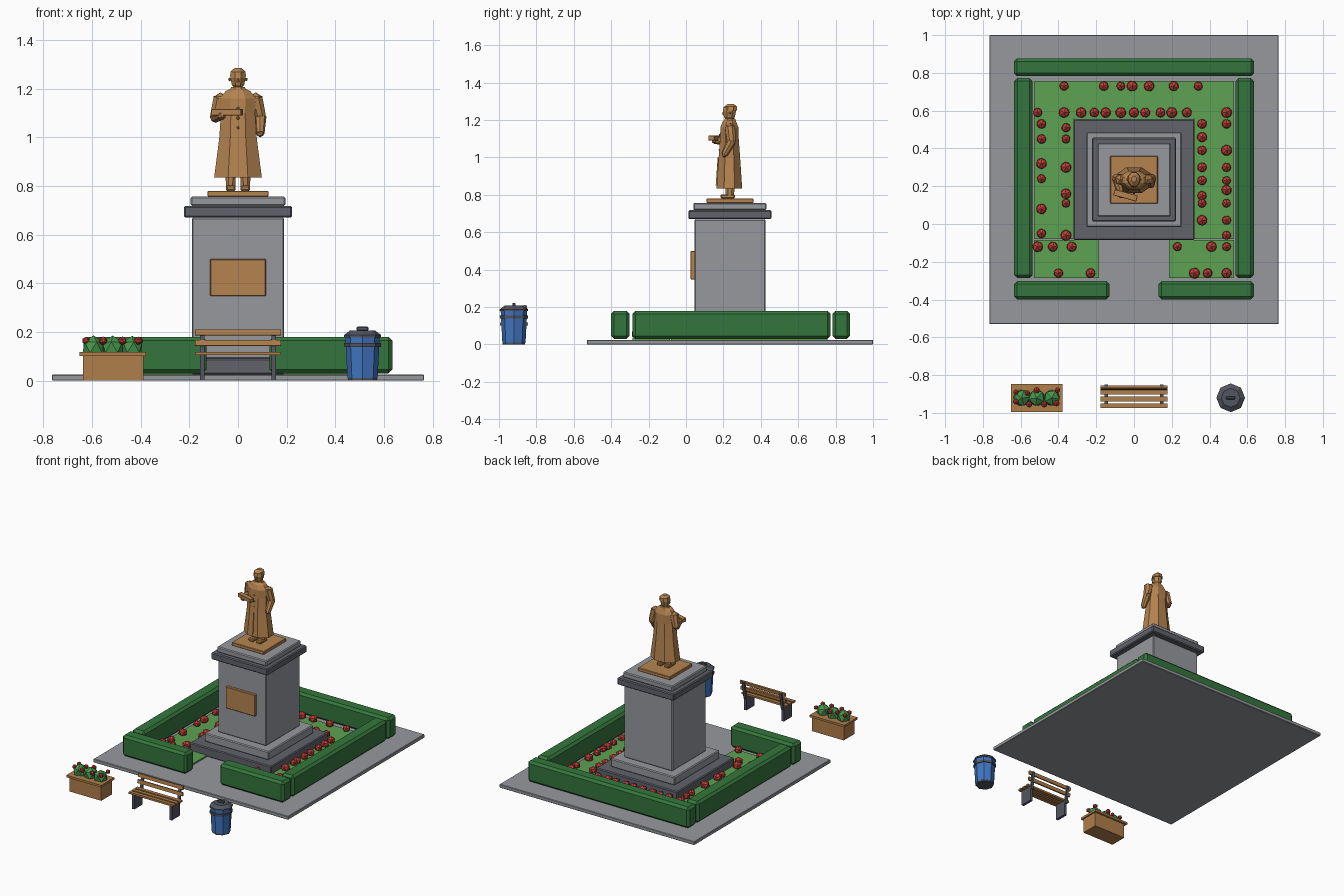
import bpy, bmesh, random
from math import pi, cos, sin
from mathutils import Vector, Matrix

random.seed(4)
old = bpy.data.objects.get("Cube")
if old:
    bpy.data.objects.remove(old)

def material(name, rgb):
    lin = [(c / 255 / 12.92 if c < 11 else ((c / 255 + 0.055) / 1.055) ** 2.4) for c in rgb]
    m = bpy.data.materials.new(name)
    m.use_nodes = True
    m.diffuse_color = (*lin, 1)
    m.node_tree.nodes["Principled BSDF"].inputs["Base Color"].default_value = (*lin, 1)
    return m

STONE = material("light stone", (150, 153, 158))
DARK = material("dark stone", (97, 99, 107))
BRONZE = material("bronze", (182, 132, 80))
WOOD = material("wood", (176, 126, 74))
HEDGE = material("hedge green", (52, 118, 60))
GRASS = material("grass green", (92, 162, 82))
LEAF = material("leaf green", (72, 152, 78))
RED = material("petal red", (192, 62, 54))
BLUE = material("bin blue", (64, 118, 194))
IRON = material("iron grey", (82, 86, 96))

MID = 0.235   # y of the monument centre
ROW = -0.92   # y of the street furniture

def finish(name, bm, mat):
    bmesh.ops.recalc_face_normals(bm, faces=bm.faces)
    me = bpy.data.meshes.new(name)
    bm.to_mesh(me)
    bm.free()
    me.materials.append(mat)
    ob = bpy.data.objects.new(name, me)
    bpy.context.collection.objects.link(ob)
    return ob

def box(name, x, y, z, mat, bevel=0.0, turn=None):
    """Box from (low, high) ranges, optionally chamfered and rotated about its centre."""
    bm = bmesh.new()
    size = [r[1] - r[0] for r in (x, y, z)]
    centre = Vector([(r[0] + r[1]) / 2 for r in (x, y, z)])
    bmesh.ops.create_cube(bm, size=1, matrix=Matrix.Diagonal((*size, 1)))
    if bevel:
        bmesh.ops.bevel(bm, geom=bm.edges[:], offset=bevel, segments=1, affect='EDGES')
    bm.transform(Matrix.Translation(centre) @ (turn or Matrix()))
    return finish(name, bm, mat)

def block(name, half, z, mat, bevel=0.006):
    return box(name, (-half, half), (MID - half, MID + half), z, mat, bevel)

def loft(name, x, y, rings, mat, n=8, phase=0.5):
    """Closed stack of n-sided rings given as (z, x radius, y radius)."""
    bm = bmesh.new()
    loops = []
    for z, rx, ry in rings:
        angles = [(i + phase) * 2 * pi / n for i in range(n)]
        loops.append([bm.verts.new((x + rx * cos(a), y + ry * sin(a), z)) for a in angles])
    for a, b in zip(loops, loops[1:]):
        for i in range(n):
            j = (i + 1) % n
            bm.faces.new((a[i], a[j], b[j], b[i]))
    bm.faces.new(loops[0])
    bm.faces.new(loops[-1])
    return finish(name, bm, mat)

def limb(name, a, b, ra, rb, mat, n=8):
    a, b = Vector(a), Vector(b)
    bm = bmesh.new()
    turn = (b - a).to_track_quat('Z', 'Y').to_matrix().to_4x4()
    bmesh.ops.create_cone(bm, cap_ends=True, segments=n, radius1=ra, radius2=rb,
                          depth=(b - a).length, matrix=Matrix.Translation((a + b) / 2) @ turn)
    return finish(name, bm, mat)

def balls(name, spots, radius, mat, squash=1.0, subdiv=1):
    """Faceted balls joined in one object."""
    bm = bmesh.new()
    for p in spots:
        size = radius * random.uniform(0.88, 1.12)
        m = (Matrix.Translation(p) @ Matrix.Rotation(random.uniform(0, pi), 4, 'Z')
             @ Matrix.Diagonal((size, size, size * squash, 1)))
        bmesh.ops.create_icosphere(bm, subdivisions=subdiv, radius=1, matrix=m)
    return finish(name, bm, mat)

# Paving and pedestal
box("paving_slab", (-0.765, 0.765), (-0.53, 1.0), (0, 0.025), STONE, 0.003)
block("lower_step", 0.32, (0.025, 0.09), DARK)
block("upper_step", 0.252, (0.09, 0.15), STONE)
block("pedestal_shaft", 0.19, (0.15, 0.67), STONE)
block("cornice", 0.222, (0.67, 0.718), DARK)
block("pedestal_cap", 0.195, (0.718, 0.757), STONE)
block("statue_base", 0.126, (0.757, 0.78), BRONZE, 0.003)
box("plaque", (-0.115, 0.115), (0.025, 0.05), (0.348, 0.5), BRONZE, 0.003)

# Lawn and hedges
box("back_lawn", (-0.53, 0.53), (0.557, 0.757), (0.025, 0.036), GRASS)
box("back_hedge", (-0.635, 0.635), (0.783, 0.877), (0.03, 0.18), HEDGE, 0.016)
for side, s in (("left", 1), ("right", -1)):
    def span(a, b):
        return sorted((a * s, b * s))
    box(side + "_lawn", span(0.32, 0.53), (-0.08, 0.557), (0.025, 0.036), GRASS)
    box(side + "_front_lawn", span(0.185, 0.53), (-0.287, -0.085), (0.025, 0.036), GRASS)
    box(side + "_hedge", span(0.537, 0.634), (-0.287, 0.772), (0.03, 0.18), HEDGE, 0.016)
    box(side + "_front_hedge", span(0.13, 0.635), (-0.4, -0.302), (0.03, 0.18), HEDGE, 0.016)

# Flower rows, in hundredths
rows_x = {73: (-37, -16, -7, -1, 8, 21, 34),
          59: (-51, -37, -28, -21, -15, -7, 0, 6, 14, 20, 28, 49),
          -12: (-51, -43, -33, 23, 41, 49),
          -26: (-40, -23, 32, 39, 49)}
columns_y = {-49: (53, 45, 32, 24, 8, -5),
             -36: (51, 45, 30, 16, 11, -6),
             36: (53, 46, 39, 30, 23, 15, 11, 2),
             49: (53, 39, 30, 23, 18, 11, 2, -6)}
spots = [(x / 100, y / 100, 0.055) for y, xs in rows_x.items() for x in xs]
spots += [(x / 100, y / 100, 0.055) for x, ys in columns_y.items() for y in ys]
balls("bed_flowers", spots, 0.029, RED, 0.9)

# Statue
loft("coat", 0, MID - 0.003,
     [(0.835, 0.106, 0.074), (1.0, 0.083, 0.062), (1.1, 0.076, 0.054), (1.16, 0.08, 0.052),
      (1.19, 0.055, 0.04), (1.2, 0.034, 0.03)], BRONZE)
box("coat_front_flap", (-0.005, 0.004), (0.164, 0.19), (0.85, 1.0), BRONZE,
    turn=Matrix.Rotation(-0.07, 4, 'X'))
balls("coat_buttons", [(0, MID - 0.054, z) for z in (1.04, 1.08, 1.12)], 0.007, BRONZE)
loft("collar", 0, MID, [(1.175, 0.045, 0.042), (1.207, 0.03, 0.03)], BRONZE)
loft("neck", 0, MID, [(1.19, 0.02, 0.02), (1.22, 0.02, 0.02)], BRONZE)
loft("head", 0, MID - 0.003,
     [(1.203, 0.016, 0.02), (1.215, 0.027, 0.031), (1.245, 0.034, 0.038),
      (1.268, 0.03, 0.034), (1.278, 0.017, 0.02)], BRONZE)
loft("hair", 0, MID + 0.004,
     [(1.25, 0.036, 0.038), (1.272, 0.032, 0.036), (1.286, 0.014, 0.017)], BRONZE)
limb("nose", (0, MID - 0.036, 1.228), (0, MID - 0.034, 1.246), 0.007, 0.003, BRONZE, 4)
for side, s in (("left", 1), ("right", -1)):
    x = 0.03 * s
    loft(side + "_trouser", x, MID, [(0.79, 0.021, 0.024), (0.85, 0.023, 0.026)], BRONZE)
    box(side + "_shoe", (x - 0.02, x + 0.02), (0.185, 0.262), (0.78, 0.803), BRONZE, 0.006)
    balls(side + "_ear", [(0.034 * s, MID, 1.238)], 0.008, BRONZE)
    balls(side + "_shoulder", [(0.073 * s, MID, 1.156)], 0.031, BRONZE)
    elbow = (0.092 * s, MID + 0.008, 1.085)
    limb(side + "_upper_arm", (0.073 * s, MID, 1.162), elbow, 0.03, 0.025, BRONZE)
    balls(side + "_elbow", [elbow], 0.024, BRONZE)
    hand = (0.091, MID - 0.03, 1.016) if s > 0 else (-0.068, 0.155, 1.09)
    limb(side + "_forearm", elbow, hand, 0.025, 0.018, BRONZE)
    balls(side + "_hand", [hand], 0.018, BRONZE)
box("open_book", (-0.108, 0.018), (0.135, 0.168), (1.09, 1.116), BRONZE, 0.002,
    Matrix.Rotation(-0.27, 4, 'Z'))

# Planter
box("planter_body", (-0.637, -0.388), (ROW - 0.06, ROW + 0.06), (0, 0.102), WOOD)
box("planter_rim", (-0.652, -0.379), (ROW - 0.074, ROW + 0.074), (0.102, 0.117), WOOD)
balls("planter_bushes", [(x, ROW, 0.137) for x in (-0.595, -0.515, -0.435)], 0.044, LEAF)
petals = [(-0.625, -0.02), (-0.565, 0.025), (-0.515, 0.04), (-0.405, 0.04),
          (-0.475, -0.035), (-0.555, -0.035), (-0.41, -0.03), (-0.625, 0.03)]
balls("planter_flowers", [(x, ROW + y, 0.164) for x, y in petals], 0.017, RED)

# Bench
for i in range(3):
    y = ROW - 0.055 + i * 0.036
    box("seat_slat", (-0.177, 0.177), (y, y + 0.026), (0.105, 0.118), WOOD)
lean = Matrix.Rotation(-0.15, 4, 'X')
for y, z in ((ROW + 0.044, 0.143), (ROW + 0.05, 0.186)):
    box("back_slat", (-0.177, 0.177), (y, y + 0.012), (z, z + 0.024), WOOD, turn=lean)
for s in (-1, 1):
    x = sorted((0.138 * s, 0.156 * s))
    box("bench_leg", x, (ROW - 0.045, ROW + 0.045), (0, 0.106), IRON)
    box("bench_back_post", x, (ROW + 0.048, ROW + 0.062), (0.085, 0.21), IRON, turn=lean)

# Litter bin
def ring(name, levels, mat):
    loft(name, 0.512, ROW, [(z, r, r) for z, r in levels], mat, phase=0)

ring("bin_foot", [(0, 0.06), (0.012, 0.061)], IRON)
ring("bin_body", [(0.01, 0.062), (0.18, 0.071)], BLUE)
ring("bin_band", [(0.138, 0.075), (0.154, 0.076)], IRON)
ring("bin_lid", [(0.178, 0.076), (0.188, 0.076), (0.207, 0.05)], IRON)
box("bin_handle", (0.488, 0.536), (ROW - 0.008, ROW + 0.008), (0.205, 0.222), IRON, 0.003)
